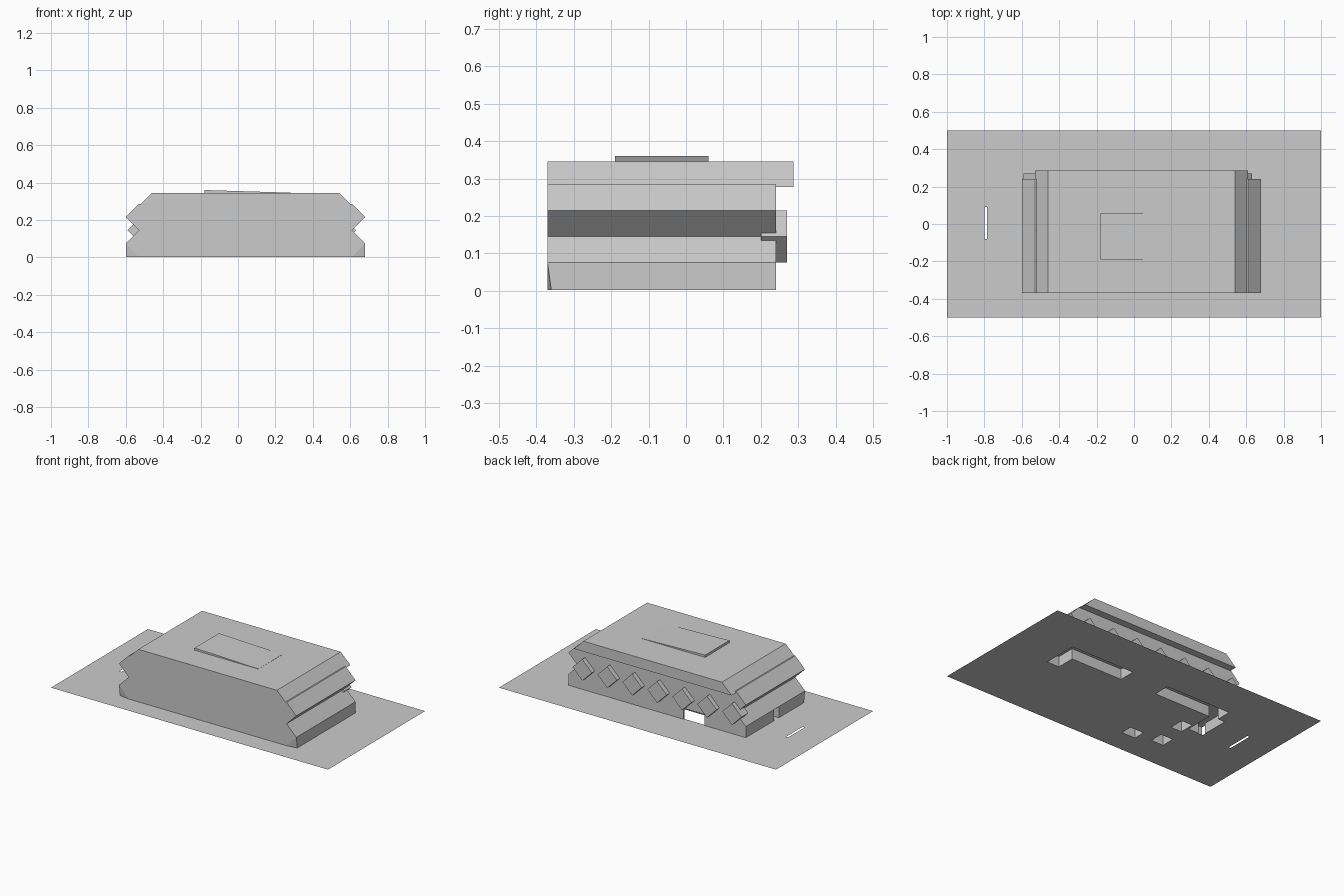
import bpy, bmesh

cube = bpy.data.objects.get("Cube")
if cube:
    bpy.data.objects.remove(cube)

# One plain grey for everything
GREY = (0.6, 0.6, 0.6, 1)
grey = bpy.data.materials.new("light_grey")
grey.use_nodes = True
grey.diffuse_color = GREY
grey.node_tree.nodes["Principled BSDF"].inputs["Base Color"].default_value = GREY


def finish(bm, name, fix=True):
    if fix:
        bmesh.ops.recalc_face_normals(bm, faces=bm.faces)
    mesh = bpy.data.meshes.new(name)
    bm.to_mesh(mesh)
    bm.free()
    mesh.materials.append(grey)
    obj = bpy.data.objects.new(name, mesh)
    bpy.context.collection.objects.link(obj)
    return obj


def prism(name, profile, y0, y1, chamfer=()):
    """Extrude an x-z profile along y; chamfer lists front corners set back."""
    bm = bmesh.new()
    n = len(profile)
    front = [bm.verts.new((x, y0 + (0.01 if i in chamfer else 0), z))
             for i, (x, z) in enumerate(profile)]
    back = [bm.verts.new((x, y1, z)) for x, z in profile]
    bm.faces.new([v for i, v in enumerate(front) if i not in chamfer])
    for i in chamfer:
        bm.faces.new((front[i - 1], front[i], front[(i + 1) % n]))
    bm.faces.new(back[::-1])
    for i in range(n):
        j = (i + 1) % n
        bm.faces.new((front[i], front[j], back[j], back[i]))
    return finish(bm, name)


def box(name, x0, x1, y0, y1, z0, z1):
    return prism(name, [(x0, z0), (x1, z0), (x1, z1), (x0, z1)], y0, y1)


# Folded body, with zigzag ends mirrored about its own centre
MID, BASE = 0.04, 0.002
half = [(0.57, BASE), (0.64, BASE), (0.64, 0.075), (0.57, 0.145),
        (0.64, 0.215), (0.57, 0.285)]
outline = [(MID + x, z) for x, z in half] + [(MID - x, z) for x, z in half[::-1]]
body = prism("body", outline, -0.37, 0.24, chamfer=(1, 10))

# Roof slab overhanging the back
prism("roof", [(-0.53, 0.277), (0.61, 0.277), (0.54, 0.345), (-0.46, 0.345)],
      -0.37, 0.287)

# Tilted roof plate
prism("roof_plate", [(-0.18, 0.34), (0.28, 0.34), (0.28, 0.346), (-0.18, 0.36)],
      -0.19, 0.06)

# Row of diamond beam ends on the back wall
for i in range(7):
    x, z, r = 0.56 - 0.18 * i, 0.145, 0.07
    prism(f"beam_end_{i + 1}", [(x - r, z), (x, z - r), (x + r, z), (x, z + r)],
          0.2, 0.27)

# Floor openings: x0, x1, y0, y1
holes = [
    (0.2, 0.66, 0.12, 0.23), (0.57, 0.66, 0.0, 0.13),
    (-0.53, -0.06, 0.12, 0.23), (-0.58, -0.47, -0.07, 0.13),
    (-0.46, -0.38, -0.12, -0.02), (-0.3, -0.2, -0.35, -0.27),
    (-0.48, -0.39, -0.31, -0.22), (-0.8, -0.785, -0.08, 0.09),
]

# Ground sheet with the openings left out
bm = bmesh.new()
xs = sorted({-1, 1, *(v for h in holes for v in h[:2])})
ys = sorted({-0.5, 0.5, *(v for h in holes for v in h[2:])})
grid = [[bm.verts.new((x, y, 0)) for y in ys] for x in xs]
for i in range(len(xs) - 1):
    for j in range(len(ys) - 1):
        cx, cy = (xs[i] + xs[i + 1]) / 2, (ys[j] + ys[j + 1]) / 2
        if not any(a < cx < b and c < cy < d for a, b, c, d in holes):
            bm.faces.new((grid[i][j], grid[i + 1][j],
                          grid[i + 1][j + 1], grid[i][j + 1]))
loose = [v for v in bm.verts if not v.link_faces]
bmesh.ops.delete(bm, geom=loose, context="VERTS")
bmesh.ops.dissolve_limit(bm, angle_limit=0.01, verts=bm.verts, edges=bm.edges)
bmesh.ops.triangulate(bm, faces=bm.faces)
finish(bm, "ground_sheet", fix=False)

# Hollows above the openings, a back doorway and an end slit
cuts = [(*h, -0.1, 0.07) for h in holes[:-1]]
cuts += [(-0.3, -0.15, 0.14, 0.3, -0.1, 0.074), (-0.7, -0.55, -0.1, -0.05, -0.1, 0.074)]
cutters = []
for k, c in enumerate(cuts):
    cutter = box(f"hollow_cutter_{k + 1}", *c)
    cutter.hide_render = True
    mod = body.modifiers.new(f"hollow_{k + 1}", "BOOLEAN")
    mod.operation, mod.solver, mod.object = "DIFFERENCE", "EXACT", cutter
    cutters.append(cutter)

# Bake the hollows into the body and drop the cutters
graph = bpy.context.evaluated_depsgraph_get()
baked = bpy.data.meshes.new_from_object(body.evaluated_get(graph))
body.modifiers.clear()
body.data = baked
for cutter in cutters:
    bpy.data.objects.remove(cutter)
